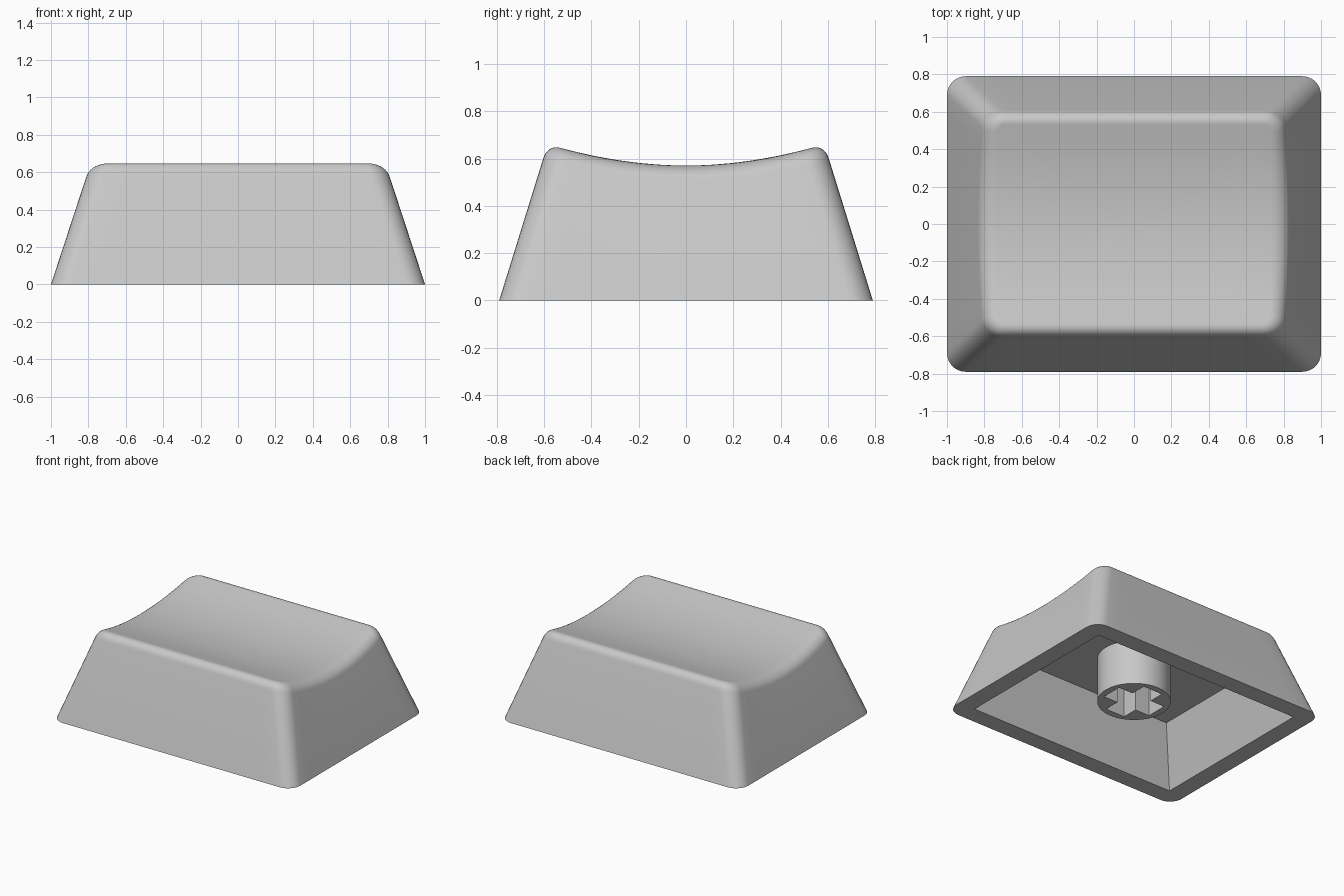
import bpy, bmesh, math
from mathutils import Vector

if "Cube" in bpy.data.objects:
    bpy.data.objects.remove(bpy.data.objects["Cube"])

SIDE, CORNER, FILLET = 14, 7, 8      # segments per straight side, corner, top edge
SOFT = 0.06                          # size of the rounded top edge

grey = bpy.data.materials.new("grey plastic")
grey.diffuse_color = (0.58, 0.58, 0.58, 1)
grey.use_nodes = True
grey.node_tree.nodes["Principled BSDF"].inputs["Base Color"].default_value = grey.diffuse_color


def dish(y):
    """Height of the scooped top."""
    return 0.57 + 0.265 * y * y


def rounded_rect(hx, hy, r):
    """Rounded rectangle outline with evenly split straight sides."""
    pts = []
    centres = [(hx - r, hy - r), (r - hx, hy - r), (r - hx, r - hy), (hx - r, r - hy)]
    for q, (cx, cy) in enumerate(centres):
        arc = []
        for k in range(CORNER + 1):
            a = math.pi / 2 * (q + k / CORNER)
            arc.append(Vector((cx + r * math.cos(a), cy + r * math.sin(a))))
        nx, ny = centres[(q + 1) % 4]
        a = math.pi / 2 * (q + 1)
        end = Vector((nx + r * math.cos(a), ny + r * math.sin(a)))
        pts += arc + [arc[-1].lerp(end, k / SIDE) for k in range(1, SIDE)]
    return pts


def wall(z, inset=0.0, r=0.1):
    return rounded_rect(1 - 0.328 * z - inset, 0.79 - 0.31 * z - inset, r)


def wall_point(i, z):
    a, b = LOW[i], HIGH[i]
    p = a.lerp(b, z)
    return Vector((p.x, p.y, z))


def bridge(bm, a, b):
    n = len(a)
    for i in range(n):
        bm.faces.new((a[i], a[(i + 1) % n], b[(i + 1) % n], b[i]))


def loop_edges(bm, verts):
    return [bm.edges.get((v, verts[i - 1])) or bm.edges.new((v, verts[i - 1]))
            for i, v in enumerate(verts)]


def finish(bm, name):
    bmesh.ops.recalc_face_normals(bm, faces=bm.faces[:])
    mesh = bpy.data.meshes.new(name)
    bm.to_mesh(mesh)
    bm.free()
    mesh.materials.append(grey)
    ob = bpy.data.objects.new(name, mesh)
    bpy.context.collection.objects.link(ob)
    bpy.ops.object.select_all(action='DESELECT')
    ob.select_set(True)
    bpy.context.view_layer.objects.active = ob
    bpy.ops.object.shade_smooth_by_angle(angle=math.radians(30))


# Cap shell: sloping walls, rounded top edge, scooped top
LOW, HIGH = wall(0), wall(1)
count = len(LOW)
bm = bmesh.new()
inner = wall(0.64, SOFT, 0.045)
columns = []
for i in range(count):
    z = 0.62
    for _ in range(12):
        z = dish(wall_point(i, z).y)
    edge, start = wall_point(i, z), wall_point(i, z - SOFT)
    end = Vector((inner[i].x, inner[i].y, dish(inner[i].y)))
    column = [wall_point(i, 0)]
    for k in range(FILLET + 1):
        t = k / FILLET
        a, b, c = (1 - t) ** 2, 2 * t * (1 - t) * 0.81, t * t
        column.append((start * a + edge * b + end * c) / (a + b + c))
    for s in (0.85, 0.65, 0.45, 0.25, 0.1):
        column.append(Vector((end.x * s, end.y * s, dish(end.y * s))))
    columns.append(column)
rings = [[bm.verts.new(col[j]) for col in columns] for j in range(len(columns[0]))]
for a, b in zip(rings, rings[1:]):
    bridge(bm, a, b)
centre = bm.verts.new((0, 0, dish(0)))
for i in range(count):
    bm.faces.new((rings[-1][i], rings[-1][(i + 1) % count], centre))

# Hollow underside with a flat rim
signs = ((1, 1), (-1, 1), (-1, -1), (1, -1))
mouth = [bm.verts.new((0.867 * x, 0.657 * y, 0)) for x, y in signs]
ceiling = [bm.verts.new((0.728 * x, 0.525 * y, 0.425)) for x, y in signs]
bridge(bm, mouth, ceiling)
bm.faces.new(ceiling)
bmesh.ops.triangle_fill(bm, use_beauty=True,
                        edges=loop_edges(bm, rings[0]) + loop_edges(bm, mouth))
finish(bm, "cap_shell")

# Round stem with a cross-shaped socket
bm = bmesh.new()
L, W, BOTTOM, TOP = 0.2, 0.08, 0.09, 0.427
disc = [bm.verts.new((0.25 * math.cos(math.tau * k / 64),
                      0.25 * math.sin(math.tau * k / 64), BOTTOM)) for k in range(64)]
cross = []
for q in range(4):
    c, s = (1, 0, -1, 0)[q], (0, 1, 0, -1)[q]
    for x, y in ((L, -W), (L, W), (W, W)):
        cross.append(bm.verts.new((c * x - s * y, s * x + c * y, BOTTOM)))
bmesh.ops.triangle_fill(bm, use_beauty=True,
                        edges=loop_edges(bm, disc) + loop_edges(bm, cross))
base = bm.faces[:]
ext = bmesh.ops.extrude_face_region(bm, geom=base, use_keep_orig=True)
bmesh.ops.translate(bm, vec=(0, 0, TOP - BOTTOM),
                    verts=[g for g in ext["geom"] if isinstance(g, bmesh.types.BMVert)])
finish(bm, "stem")
